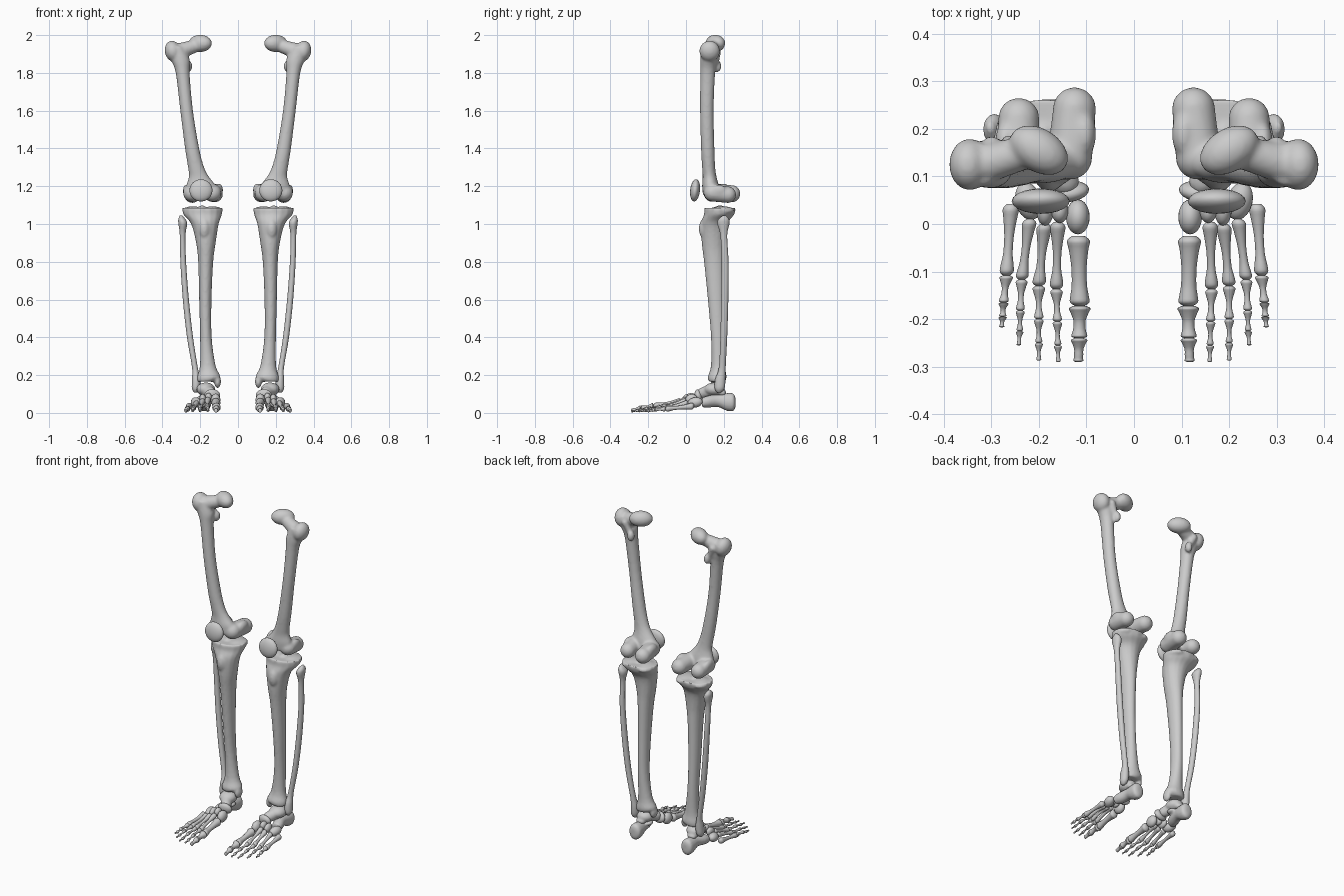
import bpy, bmesh, math
from mathutils import Vector, Matrix, Euler

bone = bpy.data.materials.new("bone_grey")
bone.diffuse_color = (0.6, 0.6, 0.6, 1)


def spline(rows, steps):
    """Catmull-Rom interpolation of section rows."""
    P = [rows[0]] + list(rows) + [rows[-1]]
    out = []
    for i in range(1, len(P) - 2):
        for s in range(steps):
            t = s / steps
            out.append([0.5 * (2 * b + (c - a) * t + (2 * a - 5 * b + 4 * c - d) * t * t
                               + (3 * b - a - 3 * c + d) * t ** 3)
                        for a, b, c, d in zip(*P[i - 1:i + 3])])
    return out + [list(rows[-1])]


def loft(bm, rows, axis="Z", segs=16, steps=4):
    """Elliptical sections (x, y, z, rx, r2) stacked along Z or Y."""
    rings = []
    for x, y, z, r1, r2 in spline(rows, steps):
        ring = []
        for k in range(segs):
            a = 2 * math.pi * k / segs
            u, v = max(r1, .002) * math.cos(a), max(r2, .002) * math.sin(a)
            ring.append(bm.verts.new((x + u, y + v, z) if axis == "Z" else (x + u, y, z + v)))
        rings.append(ring)
    for A, B in zip(rings, rings[1:]):
        for k in range(segs):
            n = (k + 1) % segs
            bm.faces.new((A[k], A[n], B[n], B[k]))
    bm.faces.new(rings[0])
    bm.faces.new(rings[-1])


def blob(bm, c, r, rot=(0, 0, 0)):
    m = (Matrix.Translation(c) @ Euler([math.radians(a) for a in rot]).to_matrix().to_4x4()
         @ Matrix.Diagonal((*r, 1)))
    bmesh.ops.create_uvsphere(bm, u_segments=20, v_segments=12, radius=1, matrix=m)


def limb(bm, a, b, ra, rb, n=8):
    """Chain of balls that merges into a tapered ridge."""
    for i in range(n + 1):
        t = i / n
        blob(bm, Vector(a).lerp(Vector(b), t), [ra + (rb - ra) * t] * 3)


def finish(name, bm, voxel=0, smooth=5, mirror=True):
    bmesh.ops.recalc_face_normals(bm, faces=bm.faces)
    for f in bm.faces:
        f.smooth = True
    me = bpy.data.meshes.new(name)
    bm.to_mesh(me)
    bm.free()
    me.materials.append(bone)
    ob = bpy.data.objects.new(name, me)
    bpy.context.collection.objects.link(ob)
    if voxel:
        r = ob.modifiers.new("fuse", "REMESH")
        r.mode, r.voxel_size, r.use_smooth_shade = "VOXEL", voxel, True
        s = ob.modifiers.new("soften", "SMOOTH")
        s.factor, s.iterations = 0.5, smooth
    if mirror:
        m = ob.modifiers.new("other_leg", "MIRROR")
        m.use_mirror_merge = False
    return ob


# Thigh bone: shaft, ball head, neck, trochanters, knee condyles
bm = bmesh.new()
loft(bm, [(.19, .135, 1.15, .085, .045), (.195, .13, 1.2, .08, .045), (.207, .125, 1.25, .054, .037),
          (.222, .12, 1.3, .043, .035), (.243, .115, 1.4, .038, .036), (.272, .11, 1.6, .034, .036),
          (.293, .115, 1.8, .037, .04), (.305, .12, 1.87, .05, .045), (.325, .125, 1.94, .04, .045)])
blob(bm, (.2, .155, 1.956), (.068, .046, .046), (0, 0, 32))
limb(bm, (.22, .152, 1.945), (.31, .128, 1.915), .034, .042)
blob(bm, (.345, .125, 1.915), (.043, .055, .056), (0, 12, 0))
blob(bm, (.262, .165, 1.835), (.02, .023, .032))
limb(bm, (.262, .155, 1.83), (.3, .165, 1.91), .016, .02)
limb(bm, (.135, .14, 1.165), (.125, .242, 1.16), .048, .046)
limb(bm, (.245, .14, 1.165), (.242, .222, 1.155), .046, .044)
blob(bm, (.105, .19, 1.18), (.026, .05, .035))
blob(bm, (.272, .17, 1.175), (.02, .045, .035))
finish("thigh_bone", bm, .007, 7)

# Kneecaps
for side, x in (("left", -.196), ("right", .174)):
    bm = bmesh.new()
    blob(bm, (x, .048, 1.178), (.061, .026, .059), (-6, 0, 0))
    finish("kneecap_" + side, bm, mirror=False)

# Shin bone: plateau, tuberosity, shaft, inner ankle knob
bm = bmesh.new()
loft(bm, [(.17, .165, .165, .045, .042), (.155, .165, .19, .062, .05), (.16, .17, .25, .042, .038),
          (.17, .17, .4, .031, .038), (.173, .16, .6, .033, .045), (.171, .15, .8, .04, .055),
          (.17, .145, .9, .052, .062), (.175, .15, 1.0, .073, .07), (.187, .175, 1.05, .102, .08),
          (.188, .18, 1.085, .108, .084)])
blob(bm, (.135, .19, 1.07), (.052, .07, .024))
blob(bm, (.24, .19, 1.07), (.052, .065, .024))
blob(bm, (.178, .098, .975), (.03, .03, .055))
blob(bm, (.19, .18, 1.085), (.02, .03, .014))
blob(bm, (.108, .16, .165), (.018, .03, .034))
finish("shin_bone", bm, .007, 4)

# Calf bone
bm = bmesh.new()
loft(bm, [(.224, .175, .108, .008, .01), (.223, .178, .13, .021, .026), (.222, .182, .18, .022, .027),
          (.228, .192, .24, .015, .018), (.254, .2, .4, .016, .018), (.276, .205, .6, .016, .019),
          (.29, .207, .8, .015, .018), (.293, .2, .94, .015, .018), (.292, .198, 1.0, .023, .032),
          (.297, .2, 1.025, .019, .028), (.302, .203, 1.045, .006, .008)])
finish("calf_bone", bm)

# Heel bone
bm = bmesh.new()
loft(bm, [(.178, .262, .055, .015, .025), (.178, .25, .056, .036, .047), (.178, .215, .058, .037, .047),
          (.18, .17, .065, .032, .034), (.192, .12, .06, .034, .032), (.2, .085, .055, .028, .026)], "Y")
blob(bm, (.148, .15, .085), (.022, .028, .014))
finish("heel_bone", bm, .006, 4)

# Ankle bone
bm = bmesh.new()
blob(bm, (.17, .15, .125), (.05, .055, .036))
limb(bm, (.165, .13, .118), (.145, .09, .105), .034, .03)
blob(bm, (.175, .19, .105), (.03, .025, .018))
finish("ankle_bone", bm, .006, 4)

# Midfoot bones: centre, radii, tilt
MIDFOOT = {
    "navicular": ((.137, .068, .092), (.043, .021, .034), (15, 0, -8)),
    "inner_cuneiform": ((.118, .015, .068), (.025, .037, .034), (15, 0, 0)),
    "middle_cuneiform": ((.156, .028, .08), (.018, .026, .026), (15, 0, 0)),
    "outer_cuneiform": ((.187, .028, .073), (.018, .032, .026), (15, 0, 0)),
    "cuboid": ((.222, .048, .055), (.027, .041, .027), (10, 0, -15)),
}
for name, (c, r, rot) in MIDFOOT.items():
    bm = bmesh.new()
    blob(bm, c, r, rot)
    finish(name, bm)


def long_bone(name, a, b, base, shaft, head):
    """Small foot bone with flared base, thin shaft and knuckle head."""
    a, b = Vector(a), Vector(b)
    rows = []
    for t, r in ((0, base * .55), (.07, base), (.2, base * .85), (.45, shaft), (.7, shaft),
                 (.86, head * .95), (.95, head), (1, head * .5)):
        p = a.lerp(b, t)
        rows.append((p.x, p.y, p.z, r, r * 1.05))
    bm = bmesh.new()
    loft(bm, rows, "Y", 12, 3)
    finish(name, bm)


# Toes: joints from midfoot to tip (x, y, z) and thickness
TOES = [
    ([(.117, -.025, .055), (.114, -.172, .03), (.115, -.24, .022), (.117, -.29, .012)], .024, .016),
    ([(.16, .004, .07), (.163, -.137, .03), (.161, -.205, .024), (.16, -.255, .014), (.159, -.29, .009)], .016, .009),
    ([(.188, 0, .062), (.2, -.13, .027), (.2, -.2, .022), (.2, -.25, .013), (.2, -.287, .009)], .016, .009),
    ([(.219, .01, .052), (.236, -.117, .024), (.239, -.182, .02), (.24, -.225, .012), (.242, -.255, .009)], .015, .009),
    ([(.258, .042, .036), (.268, -.108, .021), (.274, -.165, .017), (.276, -.195, .011), (.278, -.217, .009)], .017, .01),
]
for n, (pts, base, shaft) in enumerate(TOES, 1):
    long_bone(f"metatarsal_{n}", pts[0], pts[1], base, shaft, base * .85)
    for j in range(1, len(pts) - 1):
        k = (.82, .62, .52)[j - 1] if n > 1 else (.95, .72)[j - 1]
        tip = j == len(pts) - 2
        long_bone(f"toe_{n}_bone_{j}", pts[j], pts[j + 1], base * k, shaft * k * .85,
                  base * k * (.6 if tip else .72))
